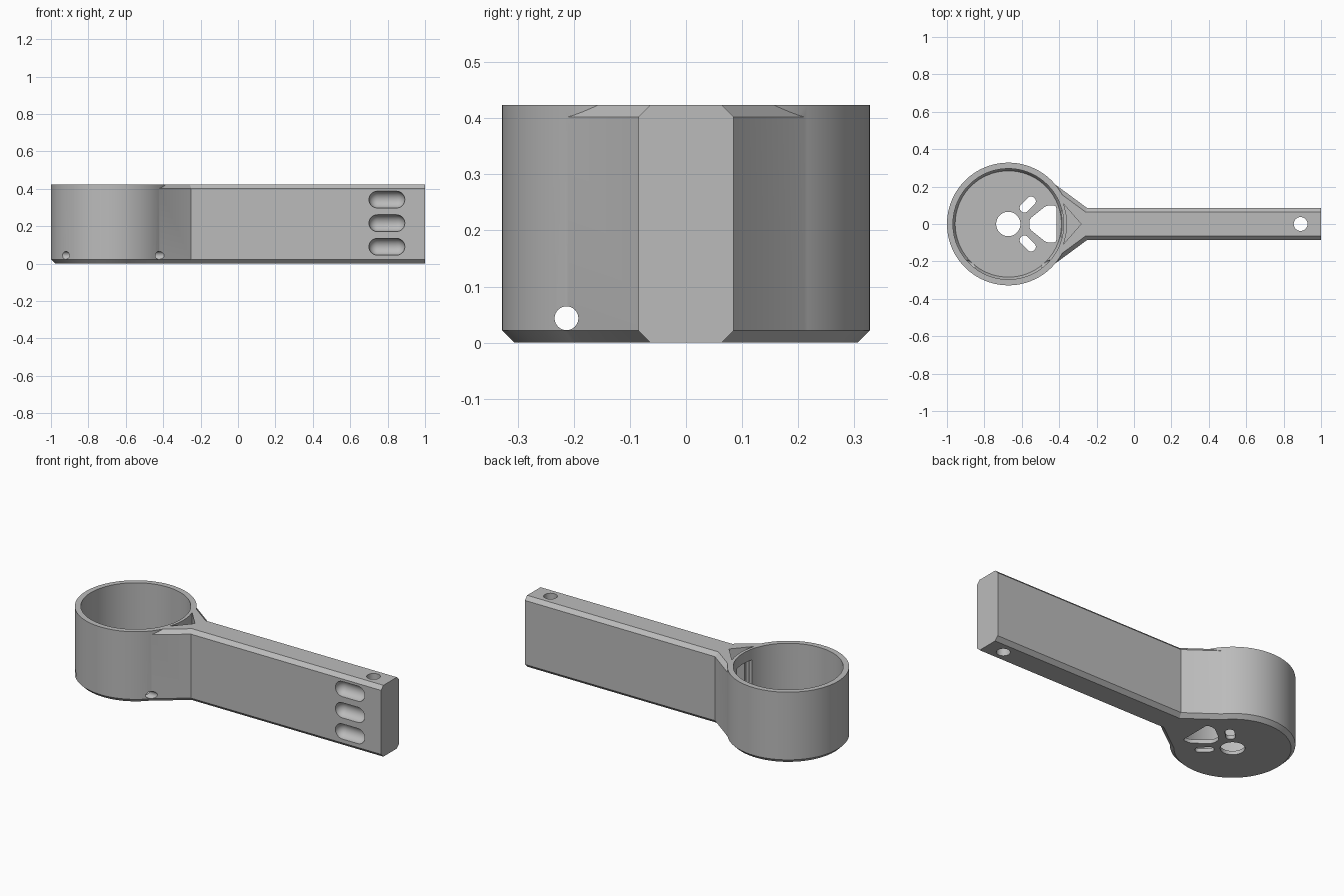
import bpy, bmesh
from math import sin, cos, pi, radians
from mathutils import Matrix, Vector

if "Cube" in bpy.data.objects:
    bpy.data.objects.remove(bpy.data.objects["Cube"])

HUB = -0.672      # x of the cup axis
R = 0.328         # cup outer radius
H = 0.424         # full height
C = 0.022         # edge chamfer and floor thickness

grey = bpy.data.materials.new("plain_grey")
grey.use_nodes = True
grey.diffuse_color = (0.5, 0.5, 0.5, 1)
grey.node_tree.nodes["Principled BSDF"].inputs["Base Color"].default_value = (0.5, 0.5, 0.5, 1)


def loft(name, rings, matrix=None, corner=0):
    """Closed solid through a list of equal-length rings."""
    bm = bmesh.new()
    loops = [[bm.verts.new(p) for p in ring] for ring in rings]
    n = len(loops[0])
    sides = []
    for a, b in zip(loops, loops[1:]):
        for i in range(n):
            j = (i + 1) % n
            bm.faces.new((a[i], a[j], b[j], b[i]))
            sides.append(bm.edges.get((a[i], b[i])))
    bm.faces.new(loops[0][::-1])
    bm.faces.new(loops[-1])
    if corner:
        bmesh.ops.bevel(bm, geom=sides, offset=corner, segments=5, profile=0.5, affect='EDGES')
    if matrix:
        bm.transform(matrix)
    bmesh.ops.recalc_face_normals(bm, faces=bm.faces)
    mesh = bpy.data.meshes.new(name)
    bm.to_mesh(mesh)
    bm.free()
    mesh.materials.append(grey)
    ob = bpy.data.objects.new(name, mesh)
    bpy.context.collection.objects.link(ob)
    return ob


def circle(r, z, n=96):
    return [(r * cos(2 * pi * i / n), r * sin(2 * pi * i / n), z) for i in range(n)]


def prism(name, outline, z0, z1, matrix=None, corner=0):
    return loft(name, [[(x, y, z) for x, y in outline] for z in (z0, z1)], matrix, corner)


def combine(target, tool, operation='DIFFERENCE'):
    mod = target.modifiers.new(tool.name, 'BOOLEAN')
    mod.operation = operation
    mod.solver = 'EXACT'
    mod.object = tool
    bpy.context.view_layer.objects.active = target
    bpy.ops.object.modifier_apply(modifier=mod.name)
    bpy.data.objects.remove(tool)


at_hub = Matrix.Translation((HUB, 0, 0))

# Cup with chamfered foot
body = loft("motor_arm", [circle(R - C, 0), circle(R, C), circle(R, H)], at_hub)

# Arm with flared root and chamfered long edges
def arm_outline(half, root, z):
    half_side = [(root[0], -root[1]), (-0.25 - (0.085 - half) / 3, -half), (1, -half)]
    return [(x, y, z) for x, y in half_side] + [(x, -y, z) for x, y in half_side[::-1]]

wide, narrow = (0.085, (-0.44, 0.225)), (0.085 - C, (-0.453, 0.207))
arm = loft("arm", [arm_outline(*narrow, 0), arm_outline(*wide, C),
                   arm_outline(*wide, H - C), arm_outline(*narrow, H)])
combine(body, arm, 'UNION')

# Cup interior, tapered at the floor
combine(body, loft("cup_bore", [circle(0.284, C), circle(0.296, 0.045), circle(0.296, 0.6)], at_hub))

# Triangular wire pocket behind the rim, with a window into the cup
arc = [(HUB + 0.314 * cos(radians(a)), 0.314 * sin(radians(a))) for a in range(-20, 21, 4)]
combine(body, prism("wire_pocket", arc + [(-0.283, 0)], 0.03, 0.6))
window = [(-0.42, -0.07), (-0.34, -0.07), (-0.34, 0.07), (-0.42, 0.07)]
combine(body, prism("wire_window", window, 0.03, 0.36))

# Floor openings: centre hole, four vents and four screw slots
combine(body, loft("centre_hole", [circle(0.065, -0.1, 48), circle(0.065, 0.1, 48)], at_hub))
vent = [(0.112, -0.026), (0.205, -0.1), (0.257, -0.1), (0.257, 0.1), (0.205, 0.1), (0.112, 0.026)]
slot = [(0.097, -0.025), (0.197, -0.025), (0.197, 0.025), (0.097, 0.025)]
for k in range(4):
    turn = at_hub @ Matrix.Rotation(k * pi / 2, 4, 'Z')
    combine(body, prism("vent", vent, -0.1, 0.1, turn, 0.018))
    turn = turn @ Matrix.Rotation(pi / 4, 4, 'Z')
    combine(body, prism("screw_slot", slot, -0.1, 0.1, turn, 0.0235))

# Drain hole running lengthwise through both cup walls
along_x = Matrix.Translation((HUB, -0.213, 0.0435)) @ Matrix.Rotation(pi / 2, 4, 'Y')
combine(body, loft("drain_hole", [circle(0.0212, -0.5, 32), circle(0.0212, 0.5, 32)], along_x))

# Vertical bolt hole at the arm tip
tip = Matrix.Translation((0.891, 0, 0))
combine(body, loft("bolt_hole", [circle(0.037, -0.1, 48), circle(0.037, 0.6, 48)], tip))

# Three rounded grip pockets in the front of the arm
GRIP = 0.045
def grip_ring(angle, shift):
    return circle(GRIP * sin(angle), shift - GRIP * cos(angle), 32)

rings = [grip_ring(radians(a), -0.051) for a in range(6, 91, 12)] + [grip_ring(pi / 2, -0.051)]
rings += [[(x, y, -z) for x, y, z in ring] for ring in rings[::-1]]
for z in (0.09, 0.216, 0.342):
    place = Matrix.Translation((0.796, -0.085, z)) @ Matrix.Rotation(pi / 2, 4, 'Y')
    combine(body, loft("grip_pocket", rings, place))

# Smooth curved walls, crisp edges
bpy.ops.object.select_all(action='DESELECT')
body.select_set(True)
bpy.context.view_layer.objects.active = body
bpy.ops.object.shade_smooth_by_angle(angle=radians(25))
